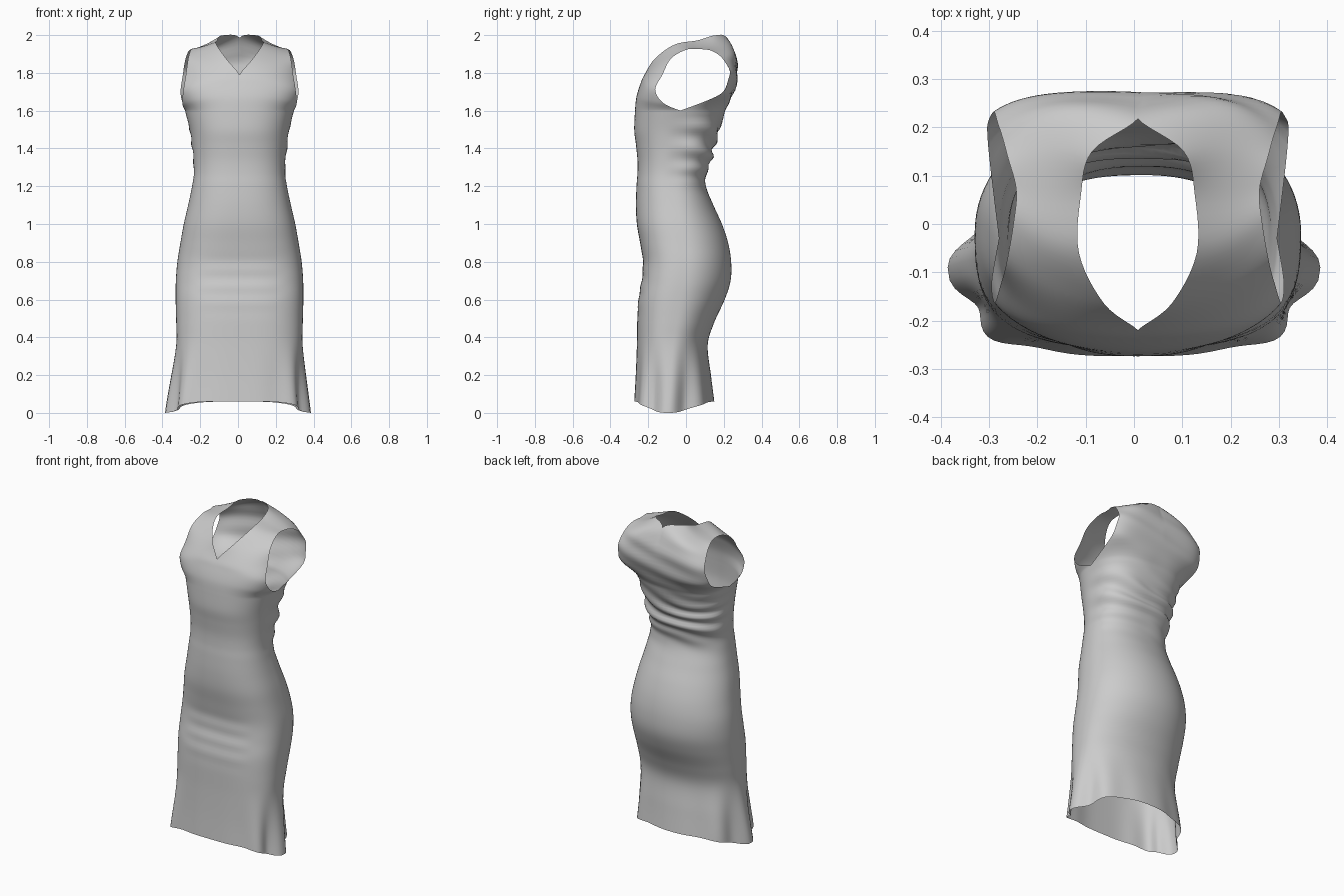
import bpy, bmesh, math
from mathutils import Vector

if "Cube" in bpy.data.objects:
    bpy.data.objects.remove(bpy.data.objects["Cube"])

N = 24          # columns per quarter of the dress
SHIFT = 0.008   # upper dress sits slightly off centre


def smooth(a, b, t):
    t = max(0.0, min(1.0, (t - a) / (b - a)))
    return t * t * (3 - 2 * t)


def spline(rows, steps):
    """Catmull-Rom through a list of equal-length number rows."""
    out = []
    for i in range(len(rows) - 1):
        p0, p1, p2, p3 = (rows[max(0, min(len(rows) - 1, i + k))] for k in (-1, 0, 1, 2))
        for s in range(steps):
            t = s / steps
            out.append([0.5 * (2 * b + (c - a) * t + (2 * a - 5 * b + 4 * c - d) * t * t
                               + (3 * b - a - 3 * c + d) * t ** 3)
                        for a, b, c, d in zip(p0, p1, p2, p3)])
    out.append(list(rows[-1]))
    return out


# Body profile: z, half width, front y, back y, y of the widest point
BODY = [
    (0.06, 0.362, -0.274, 0.150, -0.09),
    (0.20, 0.347, -0.266, 0.132, -0.08),
    (0.36, 0.333, -0.260, 0.115, -0.07),
    (0.48, 0.335, -0.258, 0.150, -0.05),
    (0.60, 0.338, -0.252, 0.205, -0.03),
    (0.70, 0.337, -0.235, 0.236, -0.01),
    (0.80, 0.329, -0.228, 0.239, 0.00),
    (0.90, 0.313, -0.243, 0.223, -0.01),
    (1.00, 0.295, -0.260, 0.190, -0.03),
    (1.10, 0.272, -0.265, 0.145, -0.05),
    (1.20, 0.251, -0.262, 0.105, -0.07),
    (1.27, 0.242, -0.257, 0.110, -0.07),
    (1.34, 0.244, -0.257, 0.135, -0.06),
    (1.42, 0.252, -0.265, 0.152, -0.05),
    (1.50, 0.264, -0.274, 0.176, -0.04),
    (1.60, 0.288, -0.270, 0.208, -0.03),
]


def ring(z, w, yf, yb, yc):
    pts = []
    flare = 1 - smooth(0.06, 0.42, z)
    gather = math.exp(-((z - 1.41) / 0.13) ** 2)
    belly = math.exp(-((z - 0.68) / 0.13) ** 2)
    front_box = 2.75 - 0.35 * smooth(0.7, 1.2, z)
    back_box = 2.05 + 0.5 * smooth(1.0, 1.4, z)
    for i in range(4 * N):
        a = math.tau * i / (4 * N)
        s, c = math.sin(a), math.cos(a)
        e = 2 / (front_box if c > 0 else back_box)
        dx = math.copysign(abs(s) ** e, s)
        dy = abs(c) ** e
        x = w * dx
        y = yc + (yf - yc if c > 0 else yb - yc) * dy
        # hem flutes at the sides, gathers across the back, soft pulls in front
        d = flare * 0.024 * math.cos(8 * a) * s * s
        back = smooth(-0.25, 0.45, -c)
        d += 0.011 * gather * back * math.sin(66 * z - 13 * x + 1.3 * math.sin(9 * x + 14 * z))
        d += 0.0025 * belly * smooth(0.75, 1, c) * math.sin(68 * z)
        x += d * s + SHIFT * (1 - flare)
        y -= d * c
        pts.append(Vector((x, y, z - flare * 0.06 * s ** 4)))
    return pts


# Bodice panel control curves: centre/neck edge, middle, armhole edge (front to back)
NECK = [(0, -.263, 1.67), (0, -.242, 1.74), (0, -.22, 1.79), (.07, -.165, 1.875),
        (.122, -.06, 1.95), (.118, .06, 1.972), (.095, .15, 1.998), (0, .218, 1.985),
        (0, .272, 1.84), (0, .258, 1.71)]
MIDDLE = [(.2, -.232, 1.66), (.185, -.225, 1.73), (.17, -.198, 1.79), (.18, -.130, 1.87),
          (.19, -.04, 1.932), (.185, .06, 1.945), (.182, .16, 1.947), (.16, .242, 1.92),
          (.17, .267, 1.82), (.19, .246, 1.70)]
ARMHOLE = [(.303, -.12, 1.64), (.297, -.163, 1.71), (.284, -.125, 1.79), (.272, -.08, 1.875),
           (.258, 0, 1.922), (.252, .07, 1.926), (.270, .14, 1.915), (.288, .205, 1.865),
           (.300, .228, 1.79), (.312, .185, 1.69)]


def across(p, q, r, t):
    """Smooth line through three points, level where it crosses the centre."""
    p, q, r = Vector(p), Vector(q), Vector(r)
    v = p * (2 * t - 1) * (t - 1) + q * 4 * t * (1 - t) + r * t * (2 * t - 1)
    if p.x == 0 and abs(p.z - 1.79) > 0.01 and p.z < 1.9:
        u = t * t
        even = p + ((q - p) * 16 - (r - p)) / 3 * u + ((r - p) * 4 - (q - p) * 16) / 3 * u * u
        v.y, v.z = even.y, even.z
    return v


def add_grid(bm, rows, closed=False, flip=False):
    vs = [[bm.verts.new(p) for p in row] for row in rows]
    n = len(rows[0])
    for lo, hi in zip(vs, vs[1:]):
        for j in range(n if closed else n - 1):
            k = (j + 1) % n
            f = [lo[j], lo[k], hi[k], hi[j]]
            bm.faces.new(f[::-1] if flip else f)


bm = bmesh.new()

# Skirt and waist
tube = [ring(*r) for r in spline(BODY, 6)]
add_grid(bm, tube, closed=True)
top = tube[-1]

# Left and right bodice panels running over the shoulders
for side in (1, -1):
    columns = []
    for j in range(N + 1):
        t = j / N
        ctrl = [top[(side * j) % (4 * N)]]
        for p, q, r in zip(NECK, MIDDLE, ARMHOLE):
            v = across(p, q, r, t)
            ctrl.append(Vector((v.x * side + SHIFT, v.y, v.z)))
        ctrl.append(top[(2 * N - side * j) % (4 * N)])
        col = []
        for x, y, z in spline([tuple(v) for v in ctrl], 6):
            x = SHIFT + side * max(0.0, (x - SHIFT) * side)
            # soft drape across the upper back
            drape = smooth(0.12, 0.25, y) * smooth(1.6, 1.68, z) * (1 - smooth(1.85, 1.95, z))
            y += 0.005 * drape * math.sin(48 * z - 11 * x)
            col.append(Vector((x, y, z)))
        columns.append(col)
    rows = [list(r) for r in zip(*columns)]
    add_grid(bm, rows, flip=(side < 0))

bmesh.ops.remove_doubles(bm, verts=bm.verts, dist=0.0008)
for f in bm.faces:
    f.smooth = True

mesh = bpy.data.meshes.new("dress")
bm.to_mesh(mesh)
bm.free()
dress = bpy.data.objects.new("dress", mesh)
bpy.context.collection.objects.link(dress)
